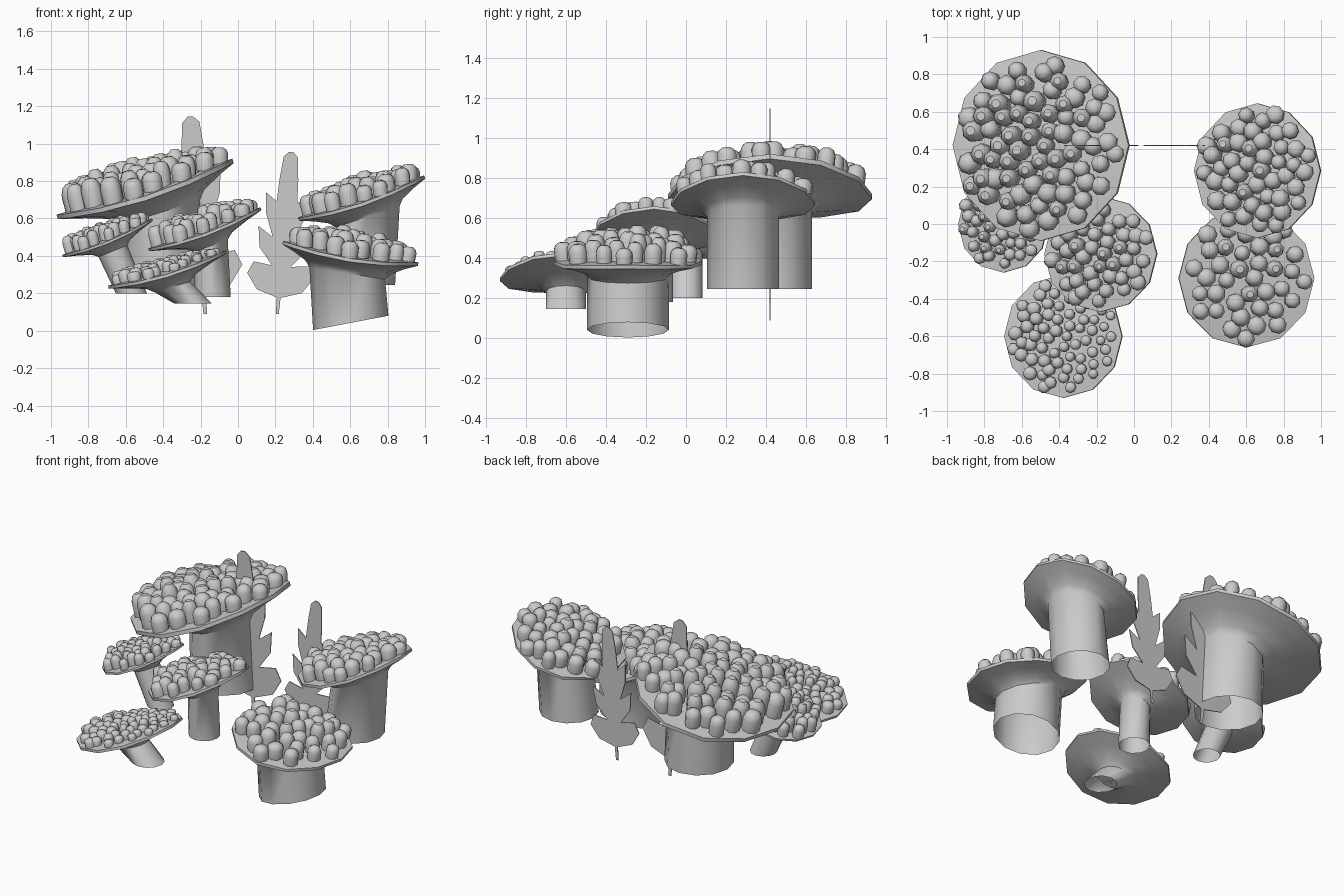
import bpy, bmesh, math, random
from mathutils import Vector

if "Cube" in bpy.data.objects:
    bpy.data.objects.remove(bpy.data.objects["Cube"])

random.seed(4)
SIDES = 12
UP = Vector((0, 0, 1))


def finish(name, bm, smooth=True):
    bmesh.ops.recalc_face_normals(bm, faces=bm.faces)
    me = bpy.data.meshes.new(name)
    bm.to_mesh(me)
    bm.free()
    ob = bpy.data.objects.new(name, me)
    bpy.context.collection.objects.link(ob)
    if smooth:
        bpy.ops.object.select_all(action='DESELECT')
        ob.select_set(True)
        bpy.context.view_layer.objects.active = ob
        bpy.ops.object.shade_smooth_by_angle(angle=math.radians(45))
    return ob


def ring(bm, c, u, v, ru, rv, n, turn=0.0, droop=0.0):
    return [bm.verts.new(c + u * ru * math.cos(a) + v * rv * math.sin(a)
                         - UP * droop * math.sin(a) ** 2)
            for a in (turn + 2 * math.pi * i / n for i in range(n))]


def bridge(bm, rings):
    for a, b in zip(rings, rings[1:]):
        for i in range(len(a)):
            j = (i + 1) % len(a)
            bm.faces.new((a[i], a[j], b[j], b[i]))


def coral(name, left, right, y, ry, foot, r, foot_slope, count, size, height,
          shift=0.0):
    """Tilted plate on an open stem; left/right are (x, z) of the rim ends.
    size and height are (left end, right end) pairs for the polyps;
    shift moves the top of the stem along x."""
    a, b = Vector((left[0], y, left[1])), Vector((right[0], y, right[1]))
    c, rx = (a + b) / 2, (b - a).length / 2
    u, v = (b - a).normalized(), Vector((0, 1, 0))
    n = u.cross(v)
    sag = .1 * ry
    # stem and plate, front and back of the rim sagging a little
    bm = bmesh.new()
    fu = Vector((1, 0, foot_slope)).normalized()
    rings = [ring(bm, Vector((foot[0], y, foot[1])), fu, v, r, r, SIDES)]
    for depth, t in ((.32, 0), (.23, .16), (.13, .58), (.05, 1), (0, 1)):
        rings.append(ring(bm, c - n * depth * rx + u * shift * (1 - t), u, v,
                          r + (rx - r) * t, r + (ry - r) * t, SIDES, 0, sag * t))
    bridge(bm, rings)
    mid, top = bm.verts.new(c), rings[-1]
    for i in range(SIDES):
        bm.faces.new((top[i], top[(i + 1) % SIDES], mid))
    finish(name + "_plate", bm)
    # rounded polyps in a sunflower pattern, leaning slightly outward
    bm = bmesh.new()
    for i in range(count):
        d = 0.88 * math.sqrt((i + .5) / count)
        ang = i * 2.39996 + random.uniform(-.08, .08)
        px, py = d * math.cos(ang), d * math.sin(ang)
        k = (px + 1) / 2
        s = (size[0] + (size[1] - size[0]) * k) * random.uniform(.9, 1.12)
        h = (height[0] + (height[1] - height[0]) * k) * random.uniform(.85, 1.15)
        h *= 1 - .42 * d * d
        p = c + u * px * rx + v * py * ry - UP * sag * py * py
        lean = (UP.lerp(n, .45) + Vector((px, py, 0)) * .1).normalized()
        e1 = v.cross(lean).normalized()
        e2 = lean.cross(e1)
        turn = random.random() * 6
        rr = [ring(bm, p + lean * h * t, e1, e2, s * w, s * w, 8, turn)
              for t, w in ((-.08, .95), (.6, 1), (.86, .8), (1, .42))]
        bridge(bm, rr)
        bm.faces.new(rr[-1])
    finish(name + "_polyps", bm)


coral("back_left_coral", (-.97, .62), (-.03, .92), .42, .51,
      (-.39, .245), .21, 0, 72, (.056, .05), (.19, .11), .05)
coral("back_right_coral", (.32, .605), (.995, .83), .285, .36,
      (.66, .245), .18, 0, 46, (.049, .045), (.13, .1))
coral("front_right_coral", (.24, .48), (.965, .365), -.29, .37,
      (.603, .042), .205, .19, 38, (.049, .045), (.13, .11))
coral("middle_coral", (-.48, .44), (.12, .66), -.16, .31,
      (-.135, .18), .096, 0, 44, (.042, .04), (.135, .08))
coral("left_coral", (-.94, .405), (-.46, .6), 0, .26,
      (-.57, .2), .083, 0, 44, (.035, .029), (.11, .06))
coral("front_left_coral", (-.695, .24), (-.065, .43), -.6, .33,
      (-.24, .145), .1, 0, 64, (.038, .024), (.08, .04))

# lobed leaf half outline: (position along the leaf, half width)
LEAF = [(0, .008), (.1, .01), (.14, .12), (.235, .178), (.31, .15), (.295, .05),
        (.40, .125), (.53, .14), (.47, .06), (.61, .105), (.74, .115), (.69, .055),
        (.83, .05), (.97, .038), (1, .012)]


def leaf(name, x0, z0, x1, z1):
    base, axis = Vector((x0, .42, z0)), Vector((x1 - x0, 0, z1 - z0))
    side = Vector((axis.z, 0, -axis.x)) / .865
    bm = bmesh.new()
    pts = [(s, w) for s, w in LEAF] + [(s, -w) for s, w in reversed(LEAF)]
    f = bm.faces.new([bm.verts.new(base + axis * s + side * w) for s, w in pts])
    f.normal_update()
    bmesh.ops.triangulate(bm, faces=[f], ngon_method='EAR_CLIP')
    ob = finish(name, bm, False)
    m = ob.modifiers.new("thickness", 'SOLIDIFY')
    m.thickness, m.offset = .006, 0


leaf("right_leaf", .21, .09, .285, .955)
leaf("left_leaf", -.175, .09, -.255, 1.145)
